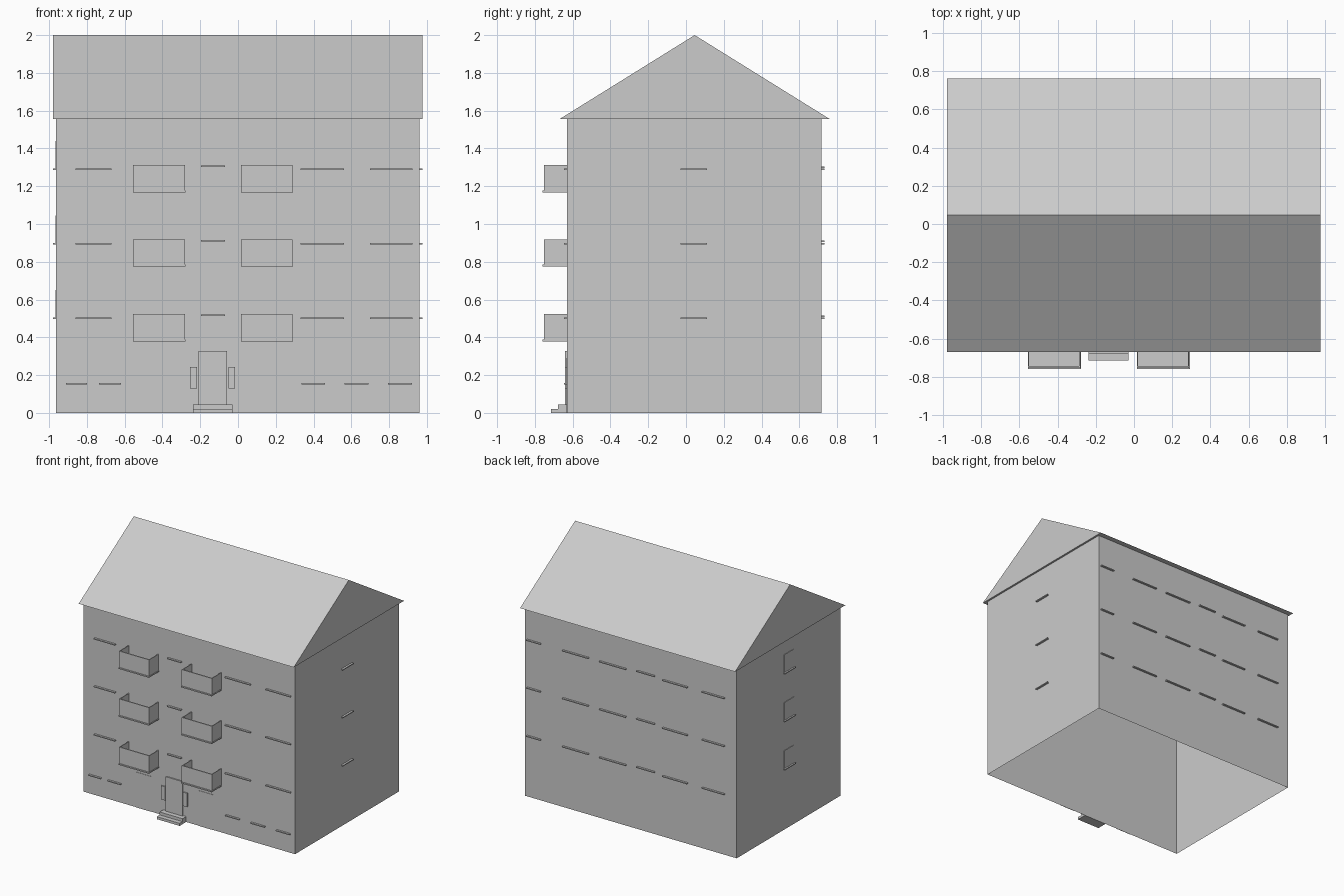
import bpy, bmesh

if "Cube" in bpy.data.objects:
    bpy.data.objects.remove(bpy.data.objects["Cube"])

FX, FY, BY, LX, RX = 0, -0.63, 0.717, -0.963, 0.96   # wall planes
FLOORS = (0.50, 0.896, 1.289)


def mesh_object(name, verts, faces):
    me = bpy.data.meshes.new(name)
    me.from_pydata(verts, [], faces)
    ob = bpy.data.objects.new(name, me)
    bpy.context.collection.objects.link(ob)
    bm = bmesh.new()
    bm.from_mesh(me)
    bmesh.ops.recalc_face_normals(bm, faces=bm.faces)
    bm.to_mesh(me)
    bm.free()
    return ob


def boxes(name, items):
    """One object from boxes given as (x0, x1, y0, y1, z0, z1)."""
    verts, faces = [], []
    for x0, x1, y0, y1, z0, z1 in items:
        n = len(verts)
        verts += [(x, y, z) for z in (z0, z1)
                  for x, y in ((x0, y0), (x1, y0), (x1, y1), (x0, y1))]
        faces += [[n + i for i in f] for f in (
            (0, 1, 2, 3), (4, 5, 6, 7), (0, 1, 5, 4),
            (1, 2, 6, 5), (2, 3, 7, 6), (3, 0, 4, 7))]
    return mesh_object(name, verts, faces)


# walls: shell open at the bottom
walls = boxes("walls", [(LX, RX, FY, BY, 0, 1.558)])
bm = bmesh.new()
bm.from_mesh(walls.data)
bottom = [f for f in bm.faces if f.calc_center_median().z < 0.01]
bmesh.ops.delete(bm, geom=bottom, context='FACES_ONLY')
bm.to_mesh(walls.data)
bm.free()

# gabled roof with slight overhang
profile = [(-0.67, 1.555), (0.762, 1.555), (0.046, 2.0)]
mesh_object("roof", [(x, y, z) for x in (-0.98, 0.976) for y, z in profile],
            [(0, 1, 2), (3, 4, 5), (0, 1, 4, 3), (1, 2, 5, 4), (2, 0, 3, 5)])

# window sills
T, OUT = 0.004, 0.016
front = [(-0.86, -0.67), (0.33, 0.56), (0.70, 0.925)]
back = [(-0.855, -0.655), (-0.52, -0.295), (-0.22, -0.06),
        (0.04, 0.28), (0.38, 0.615), (0.815, 0.94)]
basement = [(-0.91, -0.80), (-0.735, -0.62), (0.335, 0.46),
            (0.565, 0.69), (0.795, 0.92)]
sills_front = [(a, b, FY - OUT, FY, 0.155 - T, 0.155 + T) for a, b in basement]
sills_back, sills_side, panes = [], [], []
for z in FLOORS:
    sills_front += [(a, b, FY - OUT, FY, z - T, z + T) for a, b in front]
    sills_front.append((-0.195, -0.07, FY - OUT, FY, z + 0.016 - T, z + 0.016 + T))
    for i, (a, b) in enumerate(back):
        zz = z + (0.012 if i == 2 else 0)
        sills_back.append((a, b, BY, BY + OUT, zz - T, zz + T))
    sills_side += [(LX - OUT, LX, -0.03, 0.11, z - T, z + T),
                   (RX, RX + OUT, -0.03, 0.11, z - T, z + T)]
    panes.append((LX - 0.004, LX, -0.025, 0.105, z + T, z + 0.15))
boxes("front_sills", sills_front)
boxes("back_sills", sills_back)
boxes("side_sills", sills_side)
boxes("side_windows", panes)

# balconies: floor slab plus three thin parapet panels
W = 0.006
for col, x in enumerate((-0.555, 0.015)):
    for row, z in enumerate(FLOORS):
        z0, z1, x1, y0 = z - 0.121, z + 0.023, x + 0.274, -0.75
        boxes(f"balcony_{col}_{row}", [
            (x, x1 + 0.003, y0 - 0.01, FY, z0, z0 + 0.01),
            (x, x1, y0 - 0.003, y0 + W, z0 + 0.01, z1),
            (x, x + W, y0 + W, FY, z0 + 0.01, z1),
            (x1 - W, x1, y0 + W, FY, z0 + 0.01, z1)])

# entrance: door, side lamps, steps and flush ground floor doors
boxes("front_door", [(-0.21, -0.057, FY - 0.01, FY, 0.045, 0.328)])
boxes("entrance_side_panels", [(-0.254, -0.217, FY - 0.01, FY, 0.13, 0.243),
                               (-0.05, -0.015, FY - 0.01, FY, 0.13, 0.243)])
boxes("entrance_steps", [(-0.238, -0.03, -0.715, FY, 0, 0.021),
                         (-0.238, -0.03, -0.678, FY, 0.021, 0.045)])
boxes("ground_doors", [(-0.49, -0.35, FY - 0.003, FY, 0, 0.29),
                       (0.08, 0.215, FY - 0.003, FY, 0, 0.29)])
